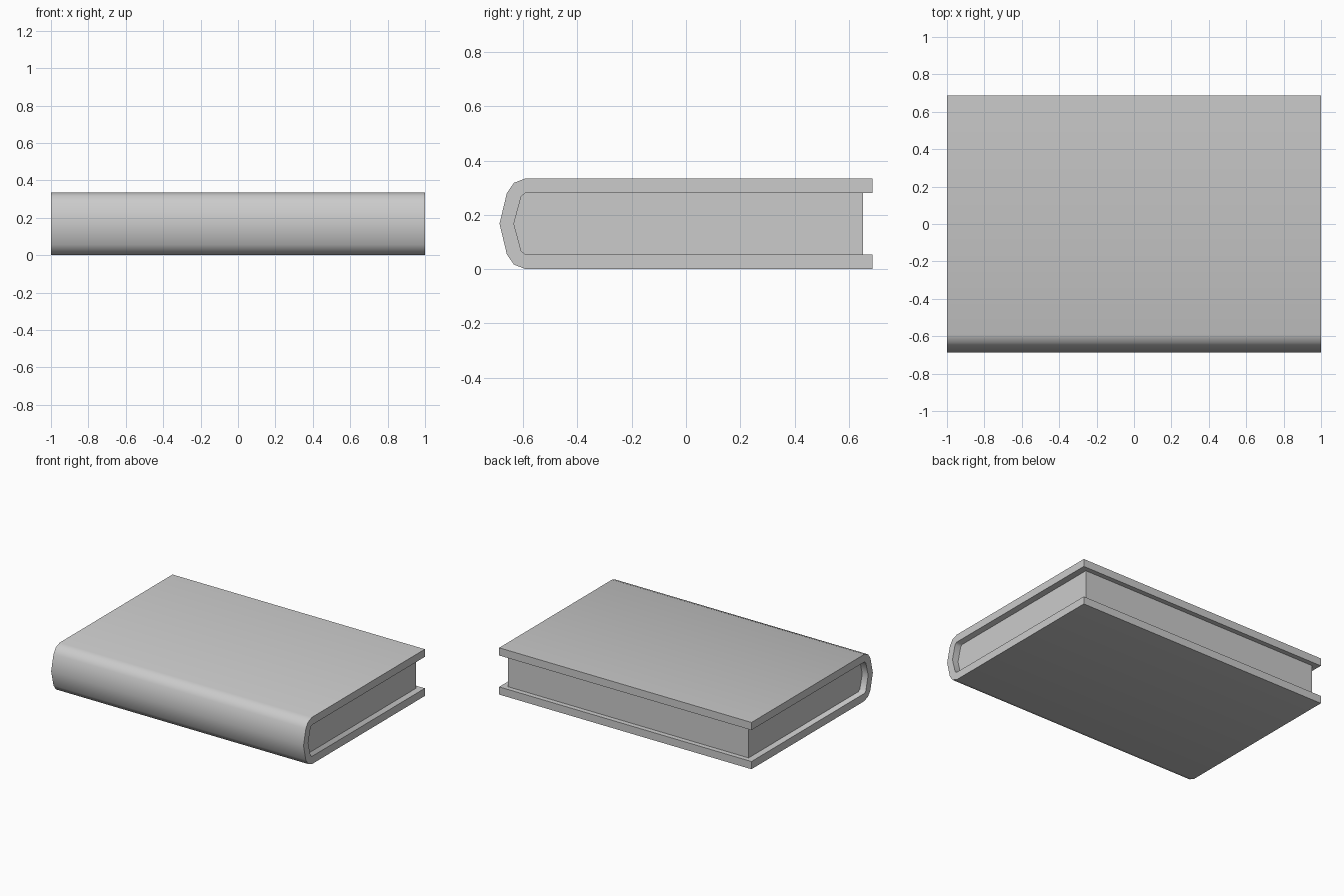
import bpy, bmesh, math

if "Cube" in bpy.data.objects:
    bpy.data.objects.remove(bpy.data.objects["Cube"])

H = 0.335  # total thickness


def mirrored(lower):
    """Complete a lower half profile (y, z), ending at mid height, upward."""
    return lower + [(y, H - z) for y, z in reversed(lower[:-1])]


def extrude_profile(name, profile, half_x):
    bm = bmesh.new()
    face = bm.faces.new([bm.verts.new((-half_x, y, z)) for y, z in profile])
    ext = bmesh.ops.extrude_face_region(bm, geom=[face])
    verts = [v for v in ext["geom"] if isinstance(v, bmesh.types.BMVert)]
    bmesh.ops.translate(bm, verts=verts, vec=(2 * half_x, 0, 0))
    bmesh.ops.recalc_face_normals(bm, faces=bm.faces)
    mesh = bpy.data.meshes.new(name)
    bm.to_mesh(mesh)
    bm.free()
    obj = bpy.data.objects.new(name, mesh)
    bpy.context.collection.objects.link(obj)
    bpy.ops.object.select_all(action='DESELECT')
    obj.select_set(True)
    bpy.context.view_layer.objects.active = obj
    bpy.ops.object.shade_smooth_by_angle(angle=math.radians(50))
    return obj


# Half profiles from the open edge round to the middle of the spine
outer = mirrored([(0.687, 0), (-0.59, 0), (-0.634, 0.017),
                  (-0.66, 0.055), (-0.687, H / 2)])
spine_inside = [(-0.592, 0.055), (-0.607, 0.067), (-0.634, H / 2)]
inner = mirrored([(0.687, 0.055)] + spine_inside)
block = mirrored([(0.652, 0.055)] + spine_inside)

# Wrapped cover with boards and rounded spine
extrude_profile("cover", outer + inner[::-1], 1.0)

# Page block, set in from the cover ends
extrude_profile("pages", block, 0.953)
